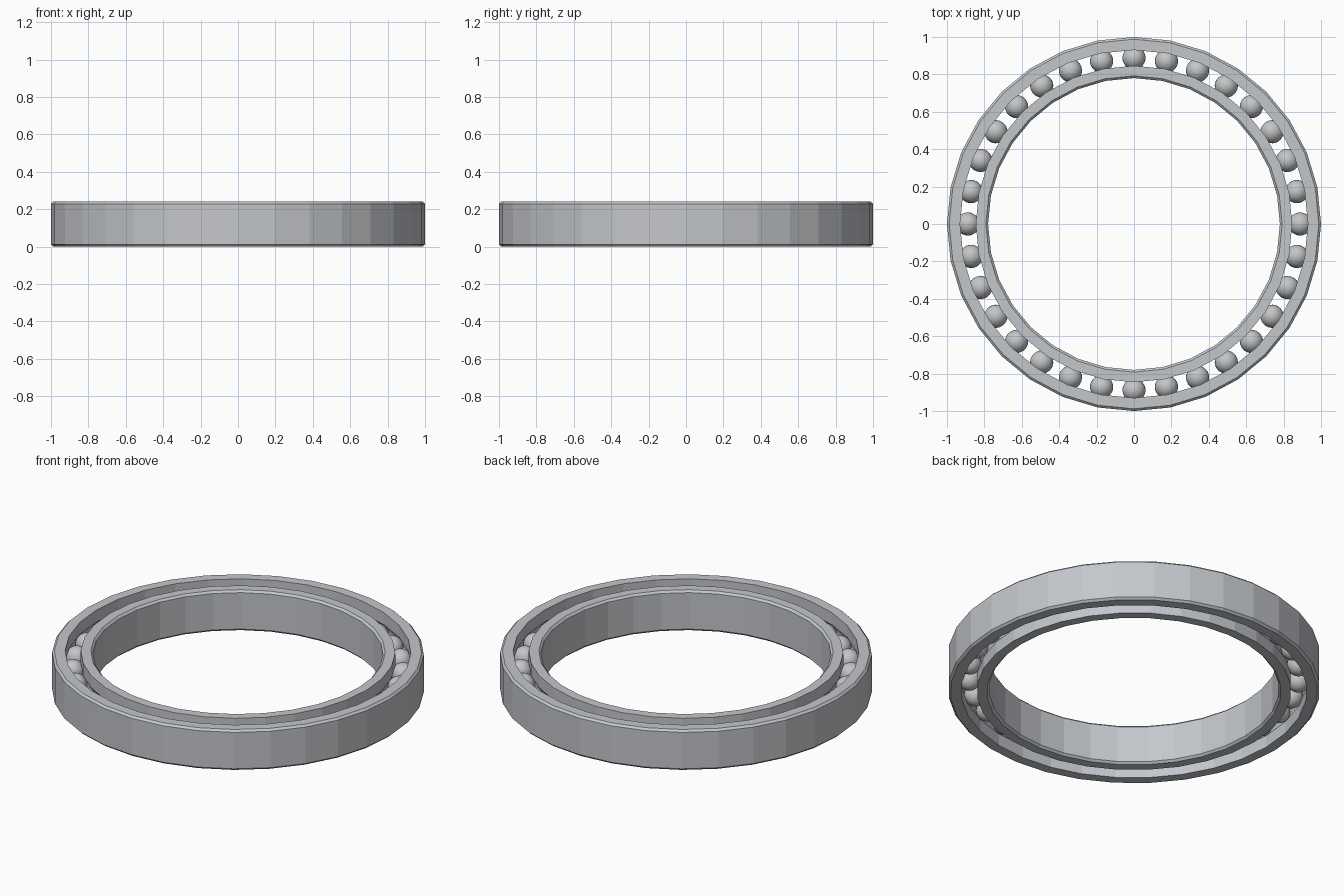
import bpy, bmesh, math

cube = bpy.data.objects.get("Cube")
if cube:
    bpy.data.objects.remove(cube, do_unlink=True)

SEGMENTS = 32
HEIGHT = 0.24
MID = HEIGHT / 2
CHAMFER = 0.012
BALL_RADIUS = 0.062
PITCH_RADIUS = 0.888


def make_material(name, color):
    mat = bpy.data.materials.new(name)
    mat.use_nodes = True
    mat.diffuse_color = color
    mat.node_tree.nodes["Principled BSDF"].inputs["Base Color"].default_value = color
    return mat


def make_object(name, bm, mat, smooth):
    bmesh.ops.recalc_face_normals(bm, faces=bm.faces)
    for face in bm.faces:
        face.smooth = smooth
    mesh = bpy.data.meshes.new(name)
    bm.to_mesh(mesh)
    bm.free()
    mesh.materials.append(mat)
    obj = bpy.data.objects.new(name, mesh)
    bpy.context.collection.objects.link(obj)
    return obj


def ring_profile(rim, wall):
    """Chamfered rim on one side, ball groove on the wall facing the balls."""
    side = 1 if rim > wall else -1
    points = [(wall, 0), (rim - side * CHAMFER, 0), (rim, CHAMFER),
              (rim, HEIGHT - CHAMFER), (rim - side * CHAMFER, HEIGHT), (wall, HEIGHT)]
    groove = BALL_RADIUS + 0.002
    limit = math.acos(abs(wall - PITCH_RADIUS) / groove)
    for i in range(7):
        a = limit * (1 - i / 3)
        points.append((PITCH_RADIUS + side * groove * math.cos(a), MID + groove * math.sin(a)))
    return points


def lathe(name, profile, mat):
    bm = bmesh.new()
    loops = []
    for s in range(SEGMENTS):
        a = math.tau * s / SEGMENTS
        loops.append([bm.verts.new((r * math.cos(a), r * math.sin(a), z)) for r, z in profile])
    n = len(profile)
    for s, loop in enumerate(loops):
        after = loops[(s + 1) % SEGMENTS]
        for i in range(n):
            j = (i + 1) % n
            bm.faces.new((loop[i], after[i], after[j], loop[j]))
    return make_object(name, bm, mat, False)


ring_steel = make_material("ring steel", (0.55, 0.57, 0.60, 1))
ball_steel = make_material("ball steel", (0.55, 0.56, 0.57, 1))

# Outer and inner races
lathe("outer_race", ring_profile(1.0, 0.93), ring_steel)
lathe("inner_race", ring_profile(0.78, 0.846), ring_steel)

# Balls running in the grooves, sharing one mesh
ball_mesh = None
for i in range(SEGMENTS):
    if ball_mesh is None:
        bm = bmesh.new()
        bmesh.ops.create_uvsphere(bm, u_segments=24, v_segments=14, radius=BALL_RADIUS)
        ball = make_object("ball", bm, ball_steel, True)
        ball_mesh = ball.data
    else:
        ball = bpy.data.objects.new("ball", ball_mesh)
        bpy.context.collection.objects.link(ball)
    a = math.tau * i / SEGMENTS
    ball.location = (PITCH_RADIUS * math.cos(a), PITCH_RADIUS * math.sin(a), MID)
    ball.rotation_euler.z = a
